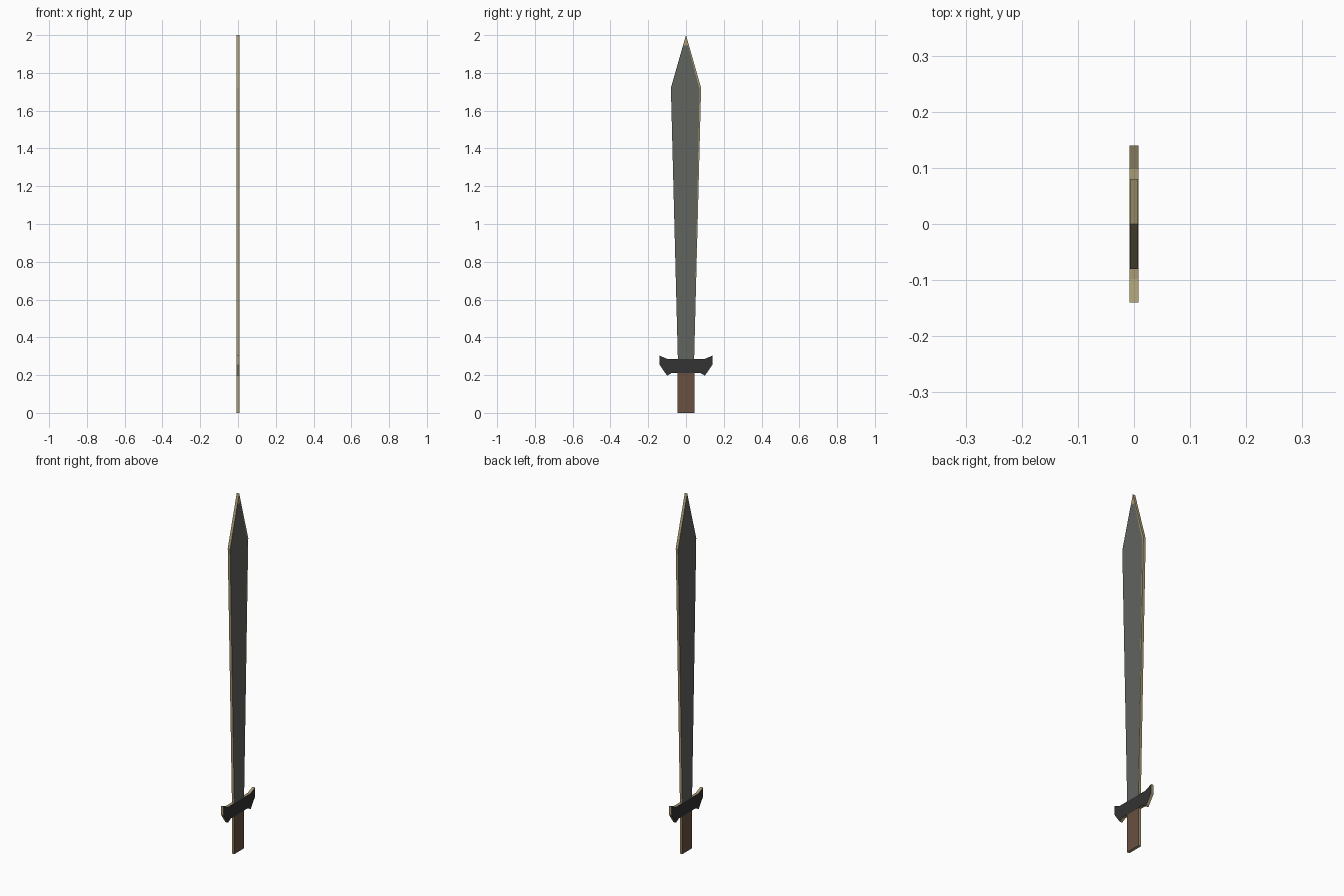
import bpy
import bmesh
from mathutils import Vector

if "Cube" in bpy.data.objects:
    bpy.data.objects.remove(bpy.data.objects["Cube"])


def material(name, rgb):
    """Flat material from 0-255 sRGB values."""
    lin = [(c / 255 / 12.92) if c < 10 else ((c / 255 + 0.055) / 1.055) ** 2.4 for c in rgb]
    m = bpy.data.materials.new(name)
    m.diffuse_color = (*lin, 1)
    m.use_nodes = True
    m.node_tree.nodes["Principled BSDF"].inputs["Base Color"].default_value = m.diffuse_color
    return m


steel = material("grey_steel", (97, 99, 95))
iron = material("dark_iron", (51, 51, 51))
leather = material("brown_leather", (105, 81, 65))
edge = material("tan_edge", (168, 155, 115))


def plate(name, half, thick, mat, cuts=()):
    """Mirror a (y, z) half outline and extrude it along x; the rim is tan.
    Each cut is a line (p, q) on the +x face; faces on its right-hand side turn tan."""
    outline = half + [(-y, z) for y, z in reversed(half) if y > 0]
    bm = bmesh.new()
    base = bm.faces.new([bm.verts.new((-thick, y, z)) for y, z in outline])
    ext = bmesh.ops.extrude_face_region(bm, geom=[base], use_keep_orig=True)
    bmesh.ops.translate(bm, vec=(2 * thick, 0, 0),
                        verts=[g for g in ext["geom"] if isinstance(g, bmesh.types.BMVert)])
    bmesh.ops.recalc_face_normals(bm, faces=bm.faces[:])
    planes = []
    for (y0, z0), (y1, z1) in cuts:
        co, no = Vector((0, y0, z0)), Vector((0, z1 - z0, y0 - y1)).normalized()
        planes.append((co, no))
        bmesh.ops.bisect_plane(bm, geom=bm.verts[:] + bm.edges[:] + bm.faces[:],
                               plane_co=co, plane_no=no, dist=1e-5)
    for f in bm.faces:
        c = f.calc_center_median()
        rim = abs(f.normal.x) < 0.5
        trim = f.normal.x > 0.5 and any((c - co).dot(no) > 0 for co, no in planes)
        f.material_index = 1 if rim or trim else 0
    me = bpy.data.meshes.new(name)
    bm.to_mesh(me)
    bm.free()
    me.materials.append(mat)
    me.materials.append(edge)
    ob = bpy.data.objects.new(name, me)
    bpy.context.collection.objects.link(ob)
    return ob


# Blade, widening toward the point, with a worn tan tip and edge on one face
plate("blade", [(0.042, 0.24), (0.08, 1.72), (0, 2.0)], 0.0075, steel,
      cuts=[((0.1, 1.945), (-0.1, 1.945)),
            ((0.07, 1.72), (0.011, 1.945)),
            ((0.042, 0.285), (0.072, 1.72))])

# Crossguard with flared ends
plate("crossguard", [(0.075, 0.212), (0.10, 0.197), (0.14, 0.255),
                     (0.14, 0.303), (0.098, 0.285)], 0.0083, iron)

# Grip
plate("grip", [(0.044, 0), (0.044, 0.24)], 0.0075, leather)
